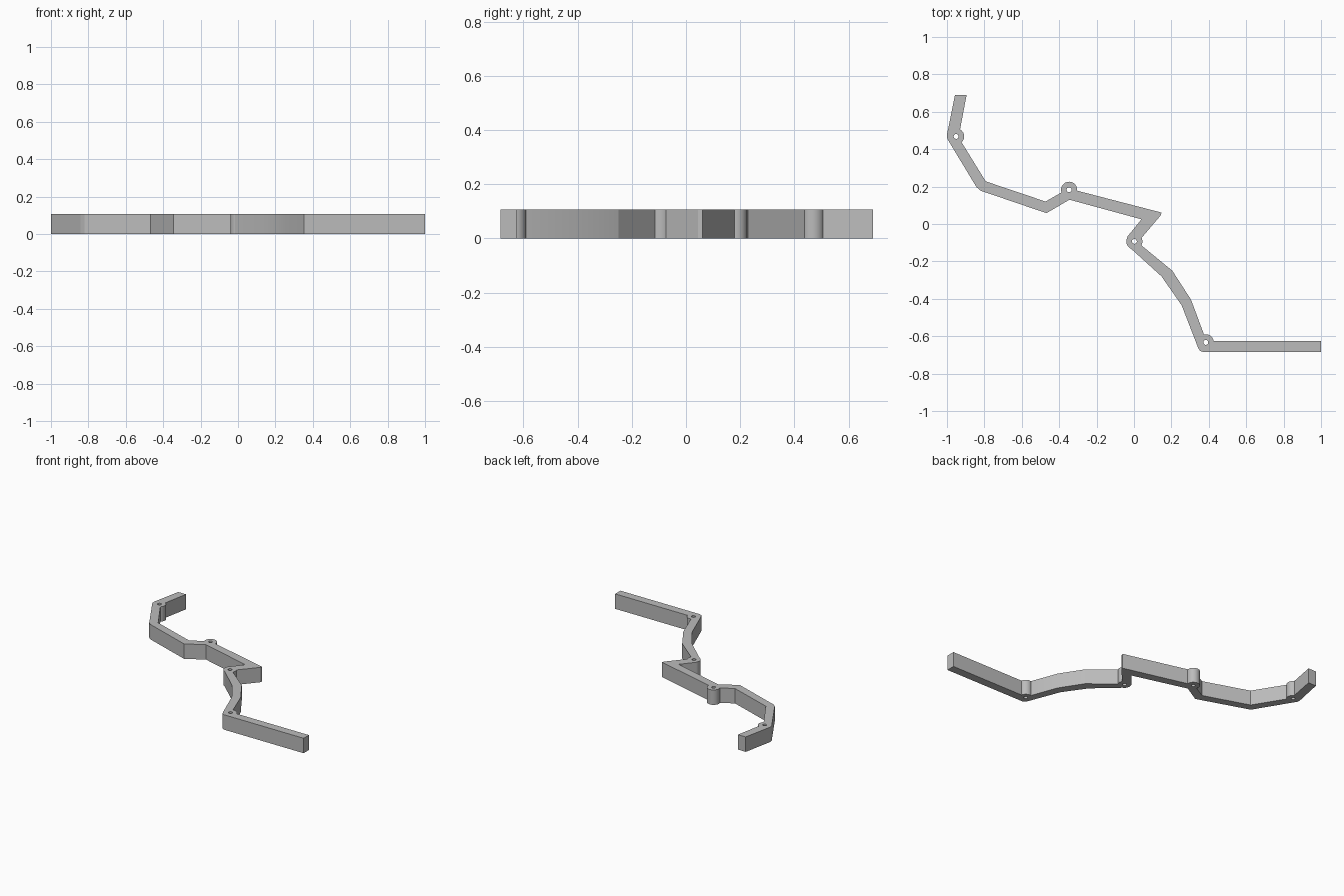
import bpy
import bmesh
from mathutils import Vector

HEIGHT = 0.107
BOSS_RADIUS = 0.043
HOLE_RADIUS = 0.013

if "Cube" in bpy.data.objects:
    bpy.data.objects.remove(bpy.data.objects["Cube"], do_unlink=True)

grey = bpy.data.materials.new("plain grey")
grey.use_nodes = True
grey.diffuse_color = (0.5, 0.5, 0.5, 1)
grey.node_tree.nodes["Principled BSDF"].inputs["Base Color"].default_value = grey.diffuse_color


def add_object(name, bm):
    mesh = bpy.data.meshes.new(name)
    bmesh.ops.recalc_face_normals(bm, faces=bm.faces)
    bm.to_mesh(mesh)
    bm.free()
    mesh.materials.append(grey)
    obj = bpy.data.objects.new(name, mesh)
    bpy.context.collection.objects.link(obj)
    return obj


def add_prism(name, outline):
    bm = bmesh.new()
    base = bm.faces.new([bm.verts.new((x, y, 0)) for x, y in outline])
    top = bmesh.ops.extrude_face_region(bm, geom=[base])["geom"]
    verts = [v for v in top if isinstance(v, bmesh.types.BMVert)]
    bmesh.ops.translate(bm, verts=verts, vec=(0, 0, HEIGHT))
    return add_object(name, bm)


def add_cylinder(name, centre, radius, depth, sides):
    bm = bmesh.new()
    bmesh.ops.create_cone(bm, cap_ends=True, segments=sides, radius1=radius,
                          radius2=radius, depth=depth)
    bmesh.ops.translate(bm, verts=bm.verts, vec=Vector((*centre, HEIGHT / 2)))
    return add_object(name, bm)


def combine(target, tool, operation):
    mod = target.modifiers.new(tool.name, "BOOLEAN")
    mod.operation = operation
    mod.solver = "EXACT"
    mod.object = tool
    bpy.context.view_layer.objects.active = target
    bpy.ops.object.modifier_apply(modifier=mod.name)
    bpy.data.objects.remove(tool, do_unlink=True)


# Zigzag strip: two side rails joined into one outline
inner_rail = [(-0.895, 0.69), (-0.938, 0.463), (-0.793, 0.228), (-0.473, 0.12),
              (-0.35, 0.19), (0.147, 0.061), (0.142, 0.045), (0.02, -0.098),
              (0.205, -0.25), (0.305, -0.405), (0.387, -0.625), (1.0, -0.625)]
outer_rail = [(-0.957, 0.69), (-1.0, 0.478), (-0.998, 0.455), (-0.842, 0.197),
              (-0.82, 0.178), (-0.468, 0.058), (-0.345, 0.13), (0.04, 0.025),
              (-0.035, -0.067), (-0.015, -0.133), (0.147, -0.28), (0.255, -0.435),
              (0.342, -0.66), (0.352, -0.677), (0.37, -0.685), (1.0, -0.685)]
strip = add_prism("zigzag_strip", inner_rail + outer_rail[::-1])

# Round bosses at the pivots, each with a through hole
pivots = [(-0.951, 0.468), (-0.347, 0.183), (0.002, -0.093), (0.384, -0.633)]
for centre in pivots:
    combine(strip, add_cylinder("boss", centre, BOSS_RADIUS, HEIGHT, 40), "UNION")
for centre in pivots:
    combine(strip, add_cylinder("pin_hole", centre, HOLE_RADIUS, HEIGHT * 2, 24), "DIFFERENCE")

# Smooth bosses, crisp corners
bpy.ops.object.select_all(action="DESELECT")
strip.select_set(True)
bpy.context.view_layer.objects.active = strip
bpy.ops.object.shade_smooth_by_angle(angle=0.3)
